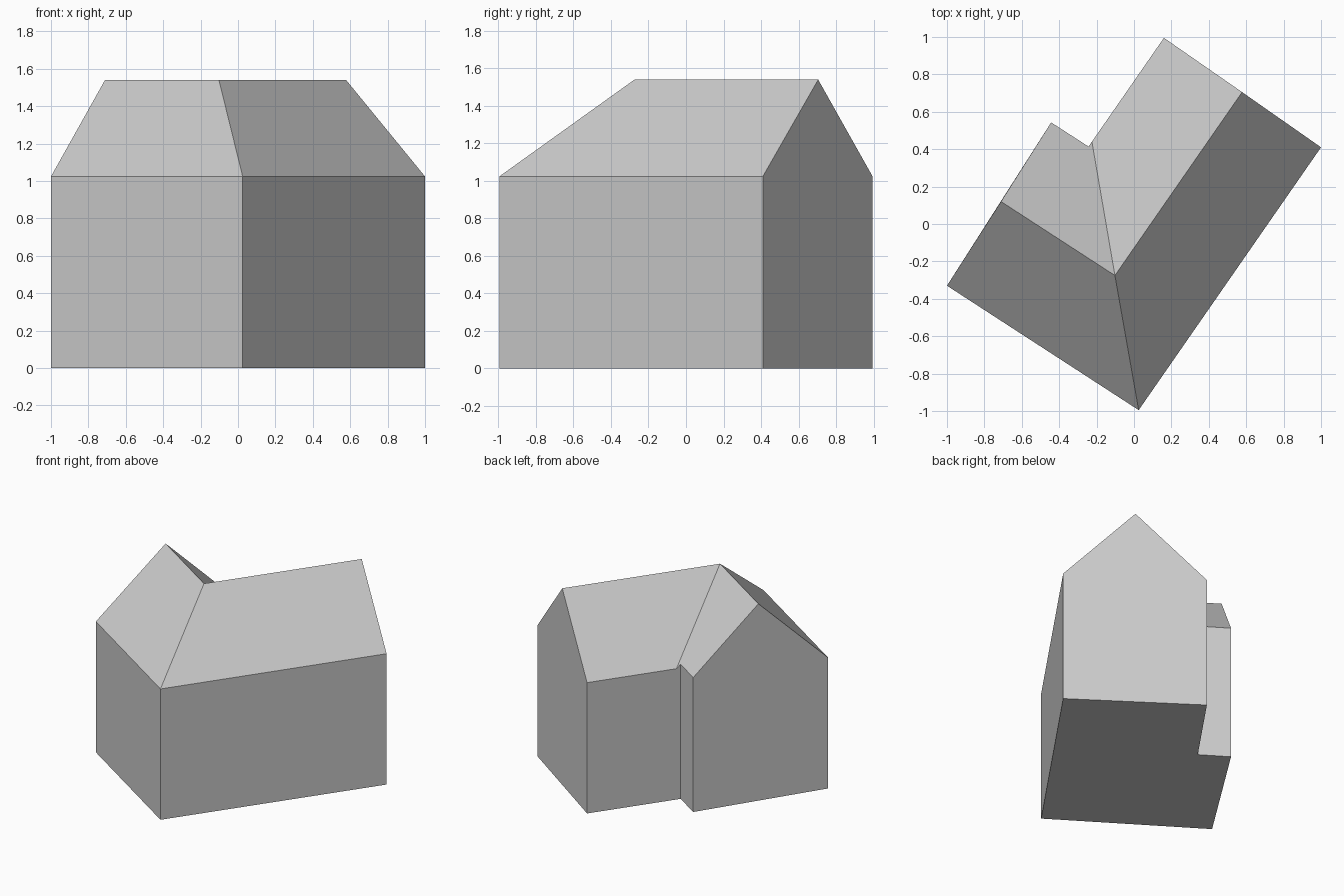
import bpy
import bmesh

cube = bpy.data.objects.get("Cube")
if cube:
    bpy.data.objects.remove(cube, do_unlink=True)

EAVE, HIGH_EAVE, RIDGE = 1.024, 1.053, 1.54

# L-shaped plan, counter-clockwise from the outer corner
outer = (0.025, -0.995)
main_right = (1.0, 0.41)
main_left = (0.16, 0.995)
valley = (-0.225, 0.44)
inner = (-0.243, 0.414)
wing_back = (-0.443, 0.543)
wing_front = (-1.0, -0.33)

# Ridge junction and the two gable peaks
junction = (-0.102, -0.275, RIDGE)
main_peak = (0.578, 0.705, RIDGE)
wing_peak = (-0.711, 0.12, RIDGE)

plan = [outer, main_right, main_left, valley, inner, wing_back, wing_front]


def base(p):
    return (*p, 0.0)


def eave(p):
    return (*p, HIGH_EAVE if p in (inner, wing_back) else EAVE)


plaster = bpy.data.materials.new("light_grey")
plaster.use_nodes = True
grey = (0.6, 0.6, 0.6, 1.0)
plaster.diffuse_color = grey
plaster.node_tree.nodes["Principled BSDF"].inputs["Base Color"].default_value = grey


def build(name, polygons):
    """Make a flat-shaded object from polygons of 3D points."""
    bm = bmesh.new()
    for points in polygons:
        bm.faces.new([bm.verts.new(p) for p in points])
    bmesh.ops.remove_doubles(bm, verts=bm.verts, dist=0.001)
    mesh = bpy.data.meshes.new(name)
    bm.to_mesh(mesh)
    bm.free()
    mesh.materials.append(plaster)
    obj = bpy.data.objects.new(name, mesh)
    bpy.context.collection.objects.link(obj)


def wall(*corners, peak=None):
    top = [eave(p) for p in reversed(corners)]
    if peak:
        top.insert(1, peak)
    return [base(p) for p in corners] + top


# Walls, with the two gable ends
build("walls", [
    wall(outer, main_right),
    wall(main_right, main_left, peak=main_peak),
    wall(main_left, valley, inner),
    wall(inner, wing_back),
    wall(wing_back, wing_front, peak=wing_peak),
    wall(wing_front, outer),
])

# Roof slopes of the main block and the wing
build("main_roof", [
    [eave(outer), eave(main_right), main_peak, junction],
    [eave(main_left), eave(valley), junction, main_peak],
])
build("wing_roof", [
    [eave(wing_front), eave(outer), junction, wing_peak],
    [eave(valley), eave(inner), eave(wing_back), wing_peak, junction],
])

# Underside
build("floor", [[base(p) for p in reversed(plan)]])
